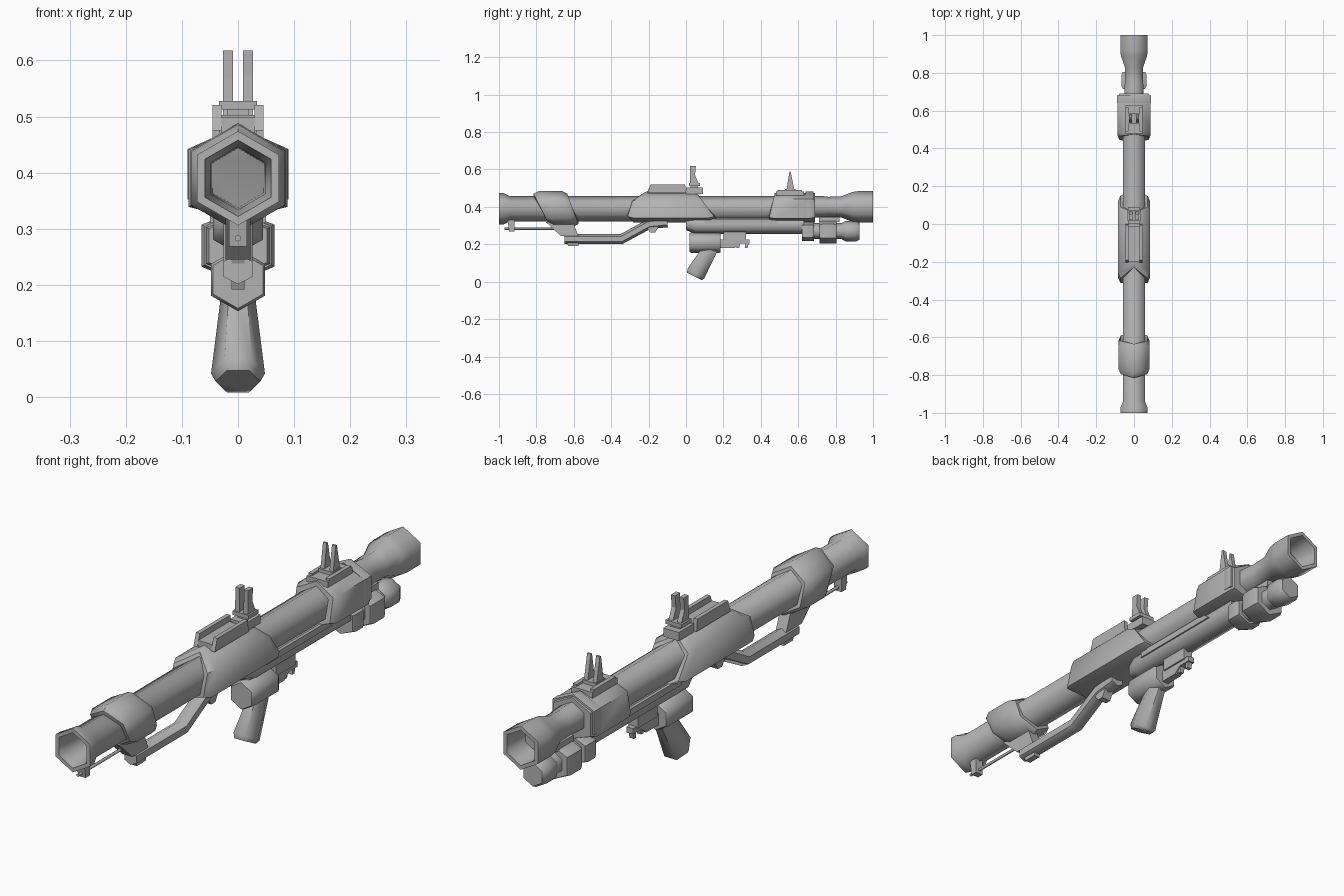
import bpy, bmesh, math
from mathutils import Vector

if "Cube" in bpy.data.objects:
    bpy.data.objects.remove(bpy.data.objects["Cube"])

AXIS = 0.39    # height of the main tube centre line
MOTOR = 0.27   # height of the motor centre line
TUBE = 0.067   # main tube radius
RIM = 0.084    # radius of the flared ends

color = (0.45, 0.45, 0.45, 1)
gray = bpy.data.materials.new("plain gray")
gray.use_nodes = True
gray.diffuse_color = color
gray.node_tree.nodes["Principled BSDF"].inputs["Base Color"].default_value = color


def loft(name, rings, angle=62):
    """Skin a list of equal point rings and cap both ends."""
    bm = bmesh.new()
    loops = [[bm.verts.new(point) for point in ring] for ring in rings]
    for first, second in zip(loops, loops[1:]):
        for i in range(len(first)):
            j = (i + 1) % len(first)
            bm.faces.new((first[i], first[j], second[j], second[i]))
    bm.faces.new(loops[0])
    bm.faces.new(loops[-1])
    bmesh.ops.recalc_face_normals(bm, faces=bm.faces)
    mesh = bpy.data.meshes.new(name)
    bm.to_mesh(mesh)
    bm.free()
    mesh.materials.append(gray)
    part = bpy.data.objects.new(name, mesh)
    bpy.context.collection.objects.link(part)
    bpy.ops.object.select_all(action="DESELECT")
    part.select_set(True)
    bpy.context.view_layer.objects.active = part
    bpy.ops.object.shade_smooth_by_angle(angle=math.radians(angle))
    return part


def hexagon(turn=90):
    """Unit hexagon corners as (cosine, sine) pairs."""
    angles = [math.radians(turn + 60 * k) for k in range(6)]
    return [(math.cos(a), math.sin(a)) for a in angles]


def hexring(y, radius, height=AXIS, lean=0, bow=0, low=0, high=1):
    """Hexagon with a point on top, leaned or bowed in y and trimmed in height."""
    return [Vector((radius * c, y + lean * s + bow * s * s,
                    min(high, max(low, height + radius * s)))) for c, s in hexagon()]


def turned(name, profile, height=AXIS):
    """Straight hexagonal part from (y, radius) steps."""
    return loft(name, [hexring(y, radius, height) for y, radius in profile])


def collar(name, start, stop, radius, height=AXIS, inner=TUBE, chamfer=0.02,
           lean=(0, 0), bow=0, low=0, high=1):
    """Hexagonal sleeve with chamfered ends that close onto an inner radius."""
    edge = radius - chamfer / 2
    front = dict(height=height, lean=lean[0], bow=bow, low=low, high=high)
    back = dict(height=height, lean=lean[1], low=low, high=high)
    return loft(name, [
        hexring(start, inner, **front), hexring(start, edge, **front),
        hexring(start + chamfer, radius, **front), hexring(stop - chamfer, radius, **back),
        hexring(stop, edge, **back), hexring(stop, inner, **back)])


def pipe(name, path, width, depth, turn=90):
    """Hexagonal pipe along (y, z) points; width and depth list one radius per point."""
    points = [Vector((0, y, z)) for y, z in path]
    rings = []
    for i, (point, w, d) in enumerate(zip(points, width, depth)):
        along = (points[min(i + 1, len(points) - 1)] - points[max(i - 1, 0)]).normalized()
        across = Vector((0, -along.z, along.y))
        rings.append([point + Vector((w * c, 0, 0)) + across * d * s for c, s in hexagon(turn)])
    return loft(name, rings)


def block(name, y, z, half, top=(0, 0), x=0):
    """Box from y and z ranges; top shifts its upper front and back edges. Off-centre ones mirror."""
    outline = [(y[0], z[0]), (y[1], z[0]), (y[1] + top[1], z[1]), (y[0] + top[0], z[1])]
    sides = [[Vector((x + offset, *point)) for point in outline] for offset in (-half, half)]
    part = loft(name, sides, angle=25)
    if x:
        part.modifiers.new("other side", "MIRROR")
    return part


# main tube with a hollow flared mouth, and the hollow bell at the back
turned("main_tube", [(-0.6, 0.05), (-0.93, 0.056), (-1, 0.068), (-1, RIM), (-0.975, RIM),
                     (-0.94, TUBE), (0.68, TUBE)])
turned("exhaust_bell", [(0.6, 0.058), (0.73, 0.058), (0.76, 0.054), (0.83, 0.056), (0.89, 0.08),
                        (0.92, RIM), (1, RIM), (1, 0.068), (0.9, 0.058)], height=0.4)

# sleeves around the tube
collar("front_sleeve", start=-0.775, stop=-0.605, radius=0.096, chamfer=0.03, lean=(-0.04, -0.03))
collar("body_shroud", start=-0.315, stop=0.12, radius=0.098, chamfer=0.03,
       lean=(0.025, -0.06), bow=0.06, low=0.317)
collar("rear_collar", start=0.455, stop=0.69, radius=0.102, chamfer=0.025,
       lean=(0.02, 0), low=0.317, high=0.475)
collar("collar_band", start=0.64, stop=0.682, radius=0.104, chamfer=0.005, low=0.352, high=0.482)

# tray and housing under the tube
block("lower_tray", y=(0.1, 0.5), z=(0.31, 0.335), half=0.05, top=(0, -0.03))
turned("under_housing", [(0, 0.03), (0.05, 0.051), (0.63, 0.051)], height=0.306)

# launch motor
collar("motor_front_ring", 0.62, 0.685, radius=0.066, height=MOTOR, inner=0.04,
       chamfer=0.012, low=0.218, high=0.322)
collar("motor_middle_ring", 0.715, 0.805, radius=0.075, height=MOTOR, inner=0.04,
       chamfer=0.014, low=0.205, high=0.332)
turned("motor_core", [(0.66, 0.043), (0.86, 0.043)], height=MOTOR)
collar("motor_end_cap", 0.835, 0.928, radius=0.055, height=MOTOR, inner=0.03, chamfer=0.02)
block("motor_bridge", y=(0.71, 0.82), z=(0.32, 0.345), half=0.022)

# support pipe with its bracket, clip, rod and hook
pipe("support_pipe", [(-0.65, 0.228), (-0.345, 0.228), (-0.2, 0.307), (-0.1, 0.318)],
     width=[0.03] * 4, depth=[0.027] * 4)
block("sleeve_bracket", y=(-0.67, -0.575), z=(0.245, 0.32), half=0.022, top=(-0.08, -0.03))
block("pipe_clip", y=(-0.63, -0.575), z=(0.192, 0.25), half=0.012, top=(-0.025, 0))
pipe("thin_rod", [(-0.97, 0.283), (-0.68, 0.283)], width=[0.006] * 2, depth=[0.006] * 2)
block("front_post", y=(-0.945, -0.918), z=(0.268, 0.33), half=0.016, top=(-0.01, 0))
block("pipe_hook", y=(-0.19, -0.165), z=(0.262, 0.315), half=0.02, top=(-0.04, 0.03))

# grip and the block above it
collar("grip_block", 0.02, 0.185, radius=0.056, height=0.209, inner=0.03, chamfer=0.01)
pipe("grip", [(0.045, 0.028), (0.052, 0.042), (0.145, 0.2)],
     width=[0.04, 0.048, 0.028], depth=[0.05, 0.06, 0.043], turn=0)

# trigger group
block("trigger_frame", y=(0.17, 0.26), z=(0.18, 0.205), half=0.014, top=(0, 0.03))
block("trigger_bar", y=(0.17, 0.34), z=(0.203, 0.225), half=0.014)
block("trigger_mount", y=(0.2, 0.32), z=(0.22, 0.27), half=0.02)
for name, y in (("trigger", 0.27), ("rear_hook", 0.315)):
    block(name, y=(y, y + 0.014), z=(0.18, 0.225), half=0.009, top=(0.005, 0.01))

# top rail
block("rail_base", y=(-0.2, -0.01), z=(0.47, 0.498), half=0.03)
block("rail_sides", y=(-0.205, 0), z=(0.475, 0.521), half=0.008, top=(0.015, -0.005), x=0.037)

# front sight
block("front_sight_foot", y=(0, 0.09), z=(0.47, 0.503), half=0.033)
block("front_sight_neck", y=(0.025, 0.065), z=(0.5, 0.515), half=0.02)
block("front_sight_base", y=(0.015, 0.075), z=(0.513, 0.528), half=0.034)
block("front_sight_prongs", y=(0.02, 0.07), z=(0.52, 0.57), half=0.009, top=(0.002, -0.022), x=0.018)
block("front_sight_tips", y=(0.022, 0.048), z=(0.57, 0.618), half=0.009, top=(0, 0.005), x=0.018)

# rear sight
block("rear_sight_base", y=(0.48, 0.63), z=(0.46, 0.482), half=0.045)
block("rear_sight_rails", y=(0.49, 0.62), z=(0.47, 0.49), half=0.008, x=0.037)
block("rear_sight_bridge", y=(0.53, 0.585), z=(0.48, 0.495), half=0.03)
block("rear_sight_prongs", y=(0.537, 0.58), z=(0.488, 0.588), half=0.008, top=(0.016, -0.02), x=0.019)
